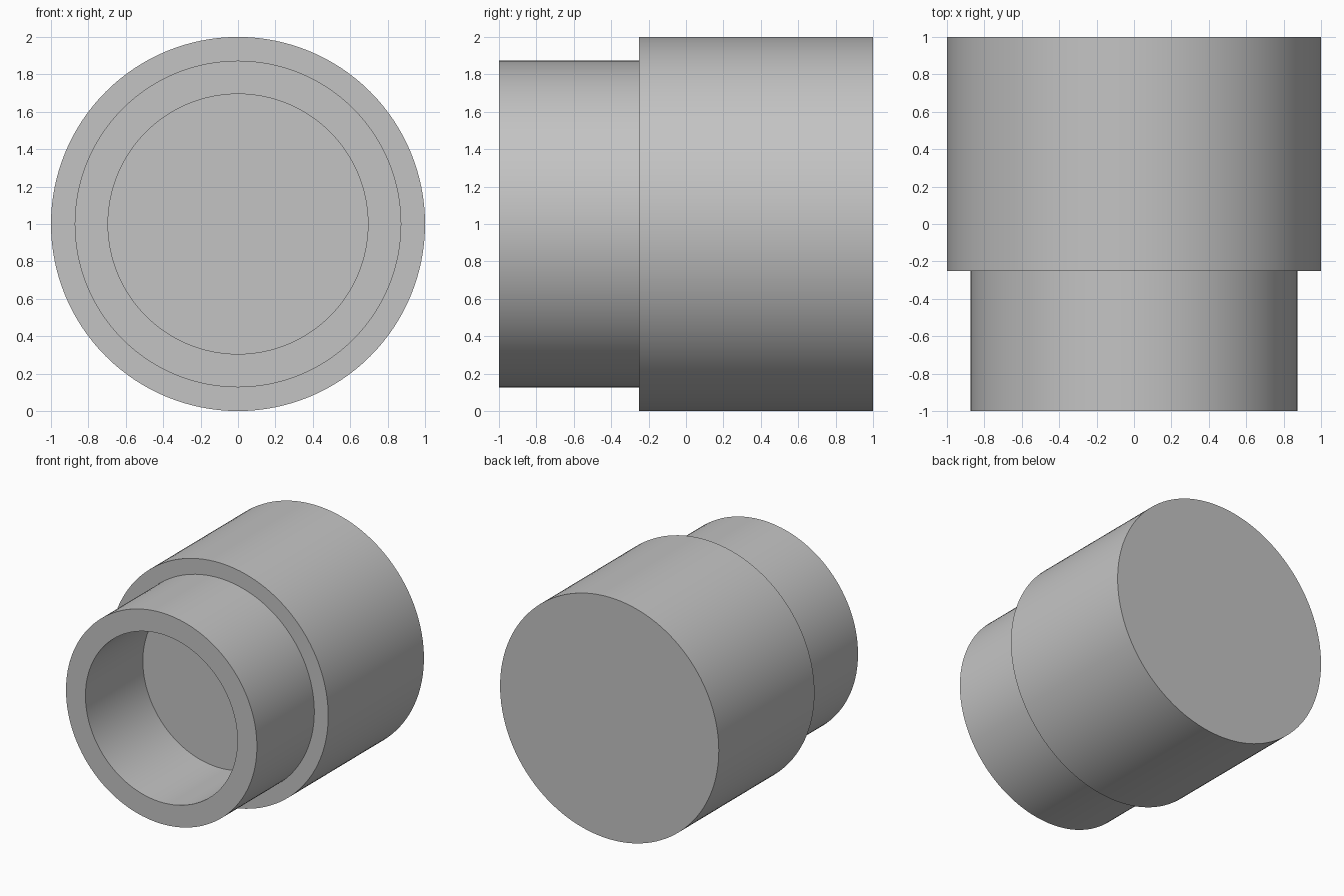
import bpy, bmesh, math
from mathutils import Matrix, Vector

cube = bpy.data.objects.get("Cube")
if cube:
    bpy.data.objects.remove(cube, do_unlink=True)

SIDES = 128

grey = bpy.data.materials.new("plain grey")
grey.use_nodes = True
colour = (0.55, 0.55, 0.55, 1)
grey.diffuse_color = colour
grey.node_tree.nodes["Principled BSDF"].inputs["Base Color"].default_value = colour


def lathe(name, profile):
    """Spin (radius, y) points around the horizontal axis through z = 1."""
    bm = bmesh.new()
    verts = [bm.verts.new((r, y, 0)) for r, y in profile]
    edges = [bm.edges.new(pair) for pair in zip(verts, verts[1:])]
    bmesh.ops.spin(bm, geom=verts + edges, cent=(0, 0, 0), axis=(0, 1, 0),
                   angle=math.tau, steps=SIDES, use_duplicate=False)
    bmesh.ops.remove_doubles(bm, verts=bm.verts, dist=1e-4)
    bmesh.ops.recalc_face_normals(bm, faces=bm.faces)
    bmesh.ops.translate(bm, verts=bm.verts, vec=(0, 0, 1))
    mesh = bpy.data.meshes.new(name)
    bm.to_mesh(mesh)
    bm.free()
    mesh.materials.append(grey)
    obj = bpy.data.objects.new(name, mesh)
    bpy.context.collection.objects.link(obj)
    bpy.ops.object.select_all(action="DESELECT")
    obj.select_set(True)
    bpy.context.view_layer.objects.active = obj
    bpy.ops.object.shade_smooth_by_angle(angle=math.radians(30))
    return obj


# Solid rear body stepping down to a hollow front collar, with a flat bore floor
body, collar, bore = 1.0, 0.873, 0.695
front, step, back = -1.0, -0.25, 1.0
lathe("stepped_socket", [
    (0, back), (body, back), (body, step), (collar, step),
    (collar, front), (bore, front), (bore, step), (0, step),
])
